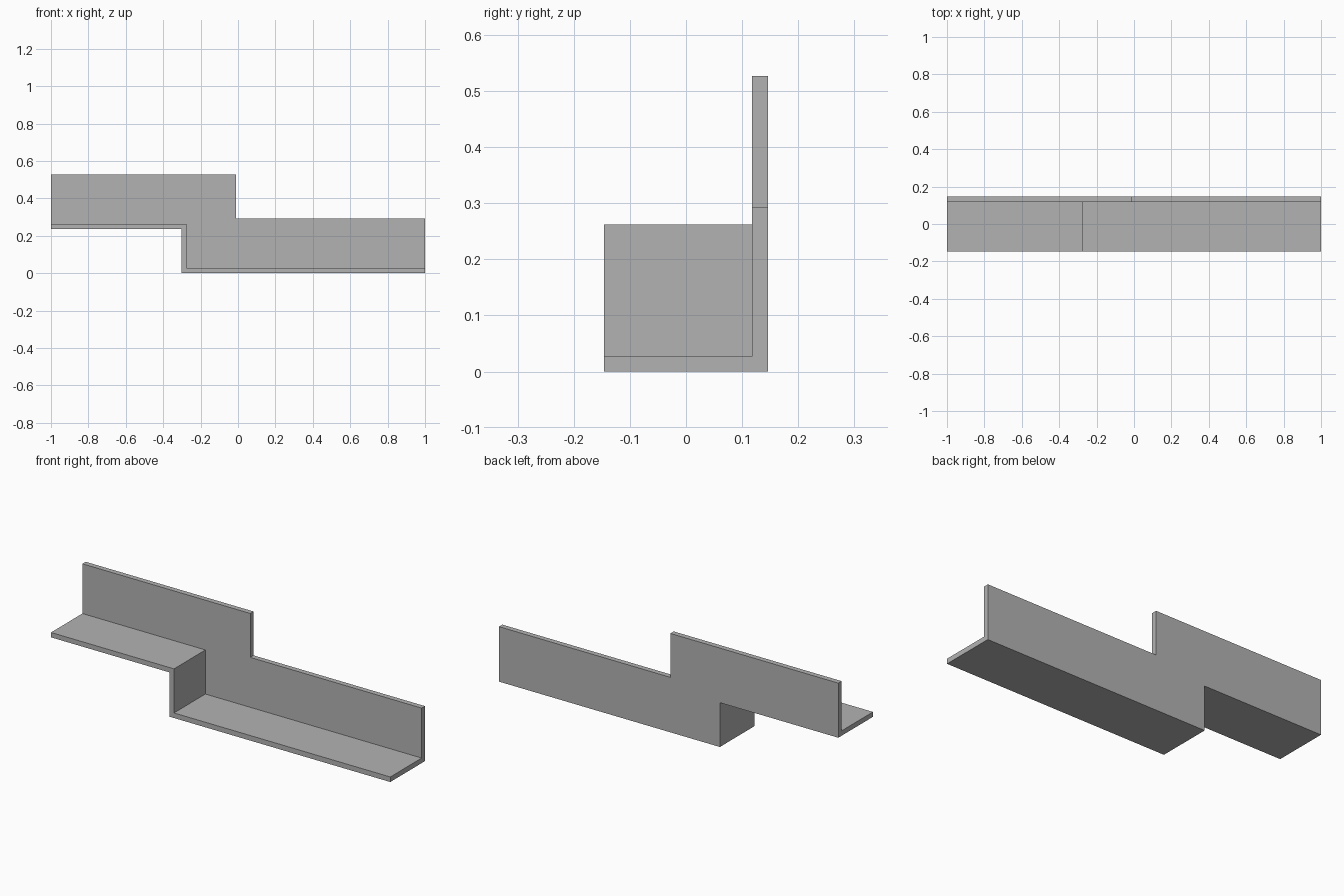
import bpy
import bmesh
import math

cube = bpy.data.objects.get("Cube")
if cube:
    bpy.data.objects.remove(cube, do_unlink=True)

# Material
grey = bpy.data.materials.new("plain grey")
grey.use_nodes = True
colour = (0.45, 0.45, 0.45, 1)
grey.diffuse_color = colour
grey.node_tree.nodes["Principled BSDF"].inputs["Base Color"].default_value = colour

# Stepped edge lines in (x, z), each running from right to left of the model
wall_top = [(-1, 0.527), (-0.01, 0.527), (-0.01, 0.293), (1, 0.293)]
ledge_top = [(-1, 0.262), (-0.275, 0.262), (-0.275, 0.027), (1, 0.027)]
underside = [(-1, 0.236), (-0.302, 0.236), (-0.302, 0), (1, 0)]
FRONT, WALL, BACK = -0.146, 0.118, 0.146

# L-shaped section swept along the step
section = [(underside, FRONT), (ledge_top, FRONT), (ledge_top, WALL),
           (wall_top, WALL), (wall_top, BACK), (underside, BACK)]
bm = bmesh.new()
rails = [[bm.verts.new((x, y, z)) for x, z in line] for line, y in section]
for a, b in zip(rails, rails[1:] + rails[:1]):
    for i in range(len(a) - 1):
        bm.faces.new((a[i], a[i + 1], b[i + 1], b[i]))
for end in (0, -1):
    bm.faces.new([rail[end] for rail in rails])

# Merge coplanar faces into clean flat panels
bmesh.ops.recalc_face_normals(bm, faces=bm.faces)
bmesh.ops.dissolve_limit(bm, angle_limit=math.radians(1),
                         verts=bm.verts, edges=bm.edges)

mesh = bpy.data.meshes.new("stepped_angle_bracket")
bm.to_mesh(mesh)
bm.free()
mesh.materials.append(grey)
bracket = bpy.data.objects.new("stepped_angle_bracket", mesh)
bpy.context.collection.objects.link(bracket)
